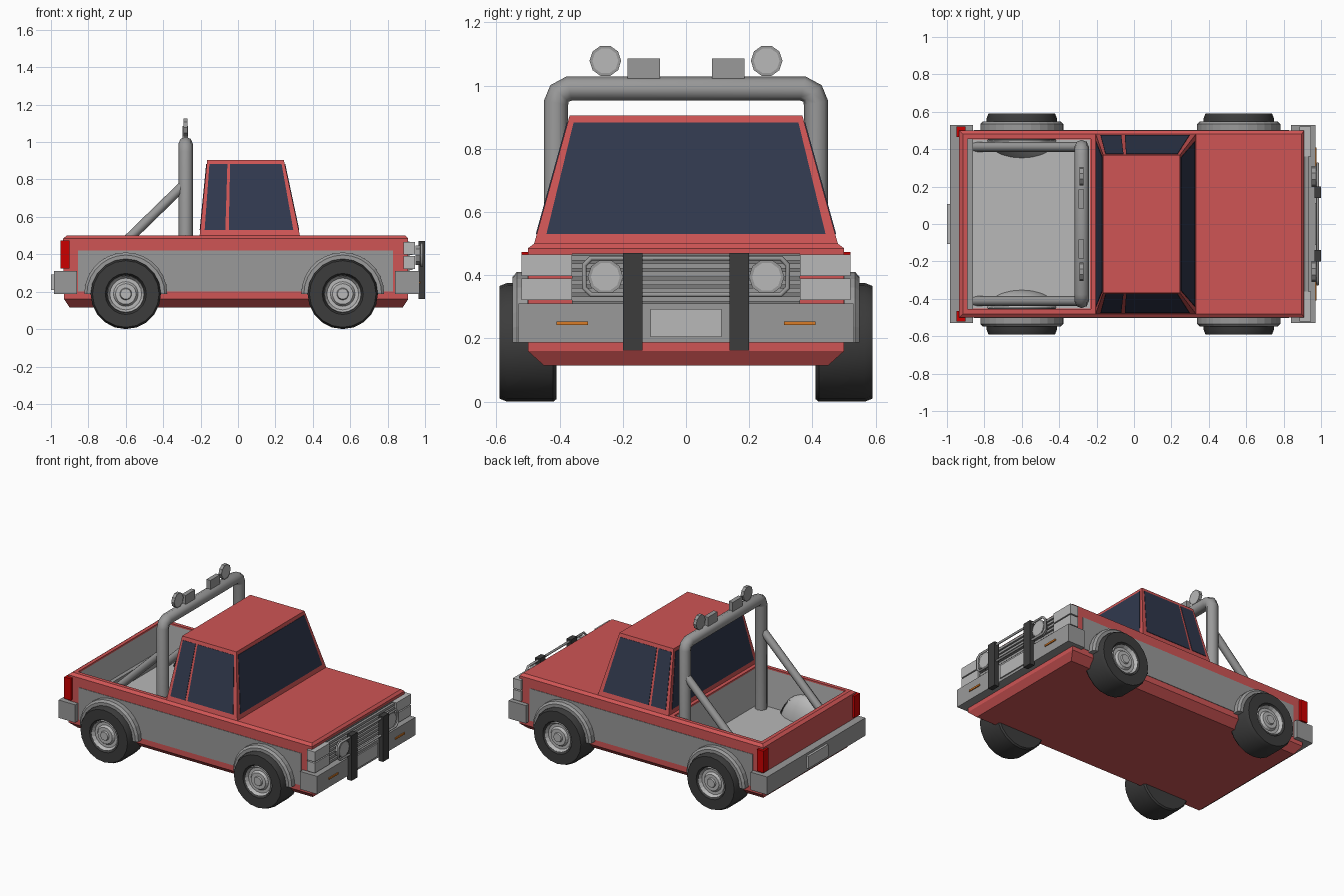
import bpy, bmesh, math
from mathutils import Vector

if "Cube" in bpy.data.objects:
    bpy.data.objects.remove(bpy.data.objects["Cube"])


def mat(name, r, g, b):
    m = bpy.data.materials.new(name)
    m.diffuse_color = (r, g, b, 1)
    m.use_nodes = True
    m.node_tree.nodes["Principled BSDF"].inputs["Base Color"].default_value = m.diffuse_color
    return m


RED = mat("red_paint", 0.62, 0.09, 0.09)
GLASS = mat("dark_glass", 0.03, 0.04, 0.075)
BLACK = mat("black_rubber", 0.045, 0.045, 0.045)
DARK = mat("dark_grey", 0.2, 0.2, 0.2)
GREY = mat("mid_grey", 0.32, 0.32, 0.32)
LIGHT = mat("light_grey", 0.48, 0.48, 0.48)
TAIL = mat("tail_red", 0.6, 0.0, 0.0)
ORANGE = mat("orange", 0.7, 0.2, 0.02)


def add(name, bm, m, smooth=False, recalc=True):
    if recalc:
        bmesh.ops.recalc_face_normals(bm, faces=bm.faces)
    me = bpy.data.meshes.new(name)
    bm.to_mesh(me)
    bm.free()
    ob = bpy.data.objects.new(name, me)
    bpy.context.collection.objects.link(ob)
    if m:
        me.materials.append(m)
    if smooth:
        bpy.ops.object.select_all(action='DESELECT')
        ob.select_set(True)
        bpy.context.view_layer.objects.active = ob
        bpy.ops.object.shade_smooth_by_angle(angle=math.radians(35))
    return ob


def loft(name, rings, m):
    """Stack of rectangles (z, x0, x1, half_width), capped at both ends."""
    bm = bmesh.new()
    loops = [[bm.verts.new(p) for p in ((a, -w, z), (b, -w, z), (b, w, z), (a, w, z))]
             for z, a, b, w in rings]
    for lo, hi in zip(loops, loops[1:]):
        for i in range(4):
            bm.faces.new((lo[i], lo[(i + 1) % 4], hi[(i + 1) % 4], hi[i]))
    bm.faces.new(loops[0])
    bm.faces.new(loops[-1])
    return add(name, bm, m)


def box(name, x, y, z, m):
    bm = bmesh.new()
    bmesh.ops.create_cube(bm, size=1)
    for v in bm.verts:
        v.co = [(a + b) / 2 + c * abs(b - a) for (a, b), c in zip((x, y, z), v.co)]
    return add(name, bm, m)


def turned(name, profile, centre, axis, m, n=20, sweep=2 * math.pi, closed=False, smooth=False):
    """Sweep (radius, offset) points round the x or y axis through centre."""
    bm = bmesh.new()
    full = sweep > 6.2
    rows = []
    for i in range(n if full else n + 1):
        a = sweep * i / n
        row = []
        for r, t in profile:
            c, s = r * math.cos(a), r * math.sin(a)
            p = (c, t, s) if axis == 'y' else (t, c, s)
            row.append(bm.verts.new(Vector(centre) + Vector(p)))
        rows.append(row)
    k = len(profile)
    for i in range(n):
        A, B = rows[i], rows[(i + 1) % len(rows)]
        for j in range(k if closed else k - 1):
            q = (j + 1) % k
            bm.faces.new((A[j], A[q], B[q], B[j]))
    if not full:
        bm.faces.new(rows[0])
        bm.faces.new(rows[-1])
    bmesh.ops.remove_doubles(bm, verts=bm.verts, dist=1e-5)
    return add(name, bm, m, smooth)


def tube(name, pts, r, m, cyclic=False):
    cu = bpy.data.curves.new(name, 'CURVE')
    cu.dimensions = '3D'
    cu.bevel_depth, cu.bevel_resolution, cu.use_fill_caps = r, 2, True
    sp = cu.splines.new('POLY')
    sp.points.add(len(pts) - 1)
    for p, c in zip(sp.points, pts):
        p.co = (*c, 1)
    sp.use_cyclic_u = cyclic
    tmp = bpy.data.objects.new(name + "_path", cu)
    bpy.context.collection.objects.link(tmp)
    bm = bmesh.new()
    bm.from_mesh(bpy.data.meshes.new_from_object(tmp))
    bpy.data.objects.remove(tmp)
    return add(name, bm, m)


# body shell with the bed cut out
body = loft("body", [(0.115, -0.90, 0.88, 0.45), (0.16, -0.93, 0.91, 0.5),
                     (0.485, -0.935, 0.91, 0.5), (0.5, -0.915, 0.895, 0.48)], RED)
cutter = box("bed_cutter", (-0.89, -0.23), (-0.455, 0.455), (0.23, 0.7), RED)
cutter.hide_render = True
cutter.hide_viewport = True
cut = body.modifiers.new("bed", 'BOOLEAN')
cut.operation, cut.object = 'DIFFERENCE', cutter

# bed liner: open inward-facing box
bm = bmesh.new()
bmesh.ops.create_cube(bm, size=1)
for v in bm.verts:
    v.co = (-0.56 + v.co.x * 0.652, v.co.y * 0.902, 0.363 + v.co.z * 0.256)
bm.faces.ensure_lookup_table()
bmesh.ops.delete(bm, geom=[max(bm.faces, key=lambda f: f.calc_center_median().z)], context='FACES_ONLY')
bmesh.ops.reverse_faces(bm, faces=bm.faces)
add("bed_liner", bm, LIGHT, recalc=False)

# cab
loft("cab", [(0.49, -0.206, 0.333, 0.483), (0.905, -0.165, 0.245, 0.368)], RED)


def cab_pt(x, y, z):
    """x, y in -1..1 across the tapering cab at height z."""
    t = (z - 0.49) / 0.415
    a, b, w = -0.206 + 0.041 * t, 0.333 - 0.088 * t, 0.483 - 0.115 * t
    return Vector(((a + b) / 2 + x * (b - a) / 2, y * w, z))


def window(name, corners):
    bm = bmesh.new()
    pts = [cab_pt(*c) for c in corners]
    n = (pts[1] - pts[0]).cross(pts[2] - pts[0]).normalized()
    f = bm.faces.new([bm.verts.new(p - n * 0.003) for p in pts])
    ex = bmesh.ops.extrude_face_region(bm, geom=[f])
    bmesh.ops.translate(bm, verts=[v for v in ex['geom'] if isinstance(v, bmesh.types.BMVert)], vec=n * 0.006)
    add(name, bm, GLASS)


for x, nm in ((1, "windshield"), (-1, "rear_window")):
    window(nm, [(x, -.935, .53), (x, .935, .53), (x, .95, .882), (x, -.95, .882)])
for s in (-1, 1):
    window("door_window", [(-.42, s, .53), (.89, s, .53), (.92, s, .882), (-.40, s, .882)])
    window("quarter_window", [(-.91, s, .53), (-.49, s, .53), (-.47, s, .882), (-.93, s, .882)])

# side panels, wheels, fenders, bed wheel humps
for s in (-1, 1):
    box("side_panel", (-0.855, 0.83), (s * 0.49, s * 0.503), (0.2, 0.42), GREY)
    for x in (-0.6, 0.56):
        c = (x, 0, 0.188)
        tyre = [(0, .41), (.18, .41), (.188, .42), (.188, .565), (.178, .59), (.11, .59), (.1, .57)]
        rim = [(.1, .57), (.098, .586), (.085, .565), (.066, .565), (.055, .58), (.032, .58), (.028, .59), (0, .59)]
        turned("tyre", [(r, s * t) for r, t in tyre], c, 'y', BLACK, smooth=True)
        turned("wheel_rim", [(r, s * t) for r, t in rim], c, 'y', LIGHT)
        arch = [(.186, .48), (.222, .48), (.222, .535), (.208, .548), (.186, .548)]
        turned("fender", [(r, s * t) for r, t in arch], c, 'y', GREY, n=14, sweep=math.pi, closed=True)
    bm = bmesh.new()
    bmesh.ops.create_uvsphere(bm, u_segments=20, v_segments=12, radius=1)
    bmesh.ops.bisect_plane(bm, geom=bm.verts[:] + bm.edges[:] + bm.faces[:], plane_co=(0, 0, 0.2),
                           plane_no=(0, 0, 1), clear_inner=True)
    bmesh.ops.bisect_plane(bm, geom=bm.verts[:] + bm.edges[:] + bm.faces[:], plane_co=(0, 0, 0),
                           plane_no=(0, s, 0), clear_outer=True)
    for v in bm.verts:
        v.co = (-0.6 + v.co.x * .19, s * .45 + v.co.y * .1, .19 + v.co.z * .2)
    add("bed_wheel_hump", bm, LIGHT, True)

# bumpers and plates
box("front_bumper", (0.84, 0.97), (-.53, .53), (.188, .31), GREY)
box("rear_bumper", (-0.985, -0.86), (-.53, .53), (.188, .31), GREY)
box("front_plate", (0.96, 0.978), (-.113, .113), (.205, .293), LIGHT)
box("rear_plate", (-1.0, -0.97), (-.108, .108), (.21, .293), LIGHT)

# grille with slats
box("grille", (0.88, 0.918), (-.36, .36), (.31, .468), DARK)
for i in range(6):
    z = 0.325 + i * 0.026
    box("grille_slat", (0.91, 0.934), (-.36, .36), (z - .008, z + .008), GREY)


def round_lamp(name, x, y, z, r, depth):
    turned(name, [(0, 0), (r, 0), (r, depth), (r * .82, depth)], (x, y, z), 'x', GREY, n=10)
    turned(name + "_lens", [(r * .82, depth), (0, depth)], (x, y, z), 'x', LIGHT, n=10)


# lights, guard uprights and roll bar parts on each side
for s in (-1, 1):
    for z in (.322, .398):
        box("headlight", (.885, .945), (s * .36, s * .52), (z, z + .068), LIGHT)
    box("tail_light", (-.95, -.9), (s * .465, s * .52), (.325, .473), TAIL)
    box("turn_signal", (.96, .977), (s * .31, s * .41), (.243, .254), ORANGE)
    box("guard_upright", (.965, 1.0), (s * .138, s * .2), (.162, .47), BLACK)
    round_lamp("fog_lamp", .95, s * .255, .395, .056, .032)
    round_lamp("roof_lamp", -.291, s * .255, 1.078, .05, .022)
    box("roof_lamp_box", (-.296, -.266), (s * .082, s * .185), (1.02, 1.085), GREY)
    tube("roll_bar_brace", [(-.27, s * .412, .79), (-.85, s * .412, .225)], .026, GREY)

# guard hoop round the fog lamps
hoop = [(.3, .338), (.322, .36), (.322, .432), (.3, .454)]
pts = hoop + [(-y, z) for y, z in reversed(hoop)]
tube("guard_hoop", [(.982, y, z) for y, z in pts], .008, GREY, True)

# roll bar
side = [(.411, .23), (.411, .945), (.4, .975), (.37, .99)]
pts = side + [(-y, z) for y, z in reversed(side)]
tube("roll_bar", [(-.28, y, z) for y, z in pts], .039, GREY)
